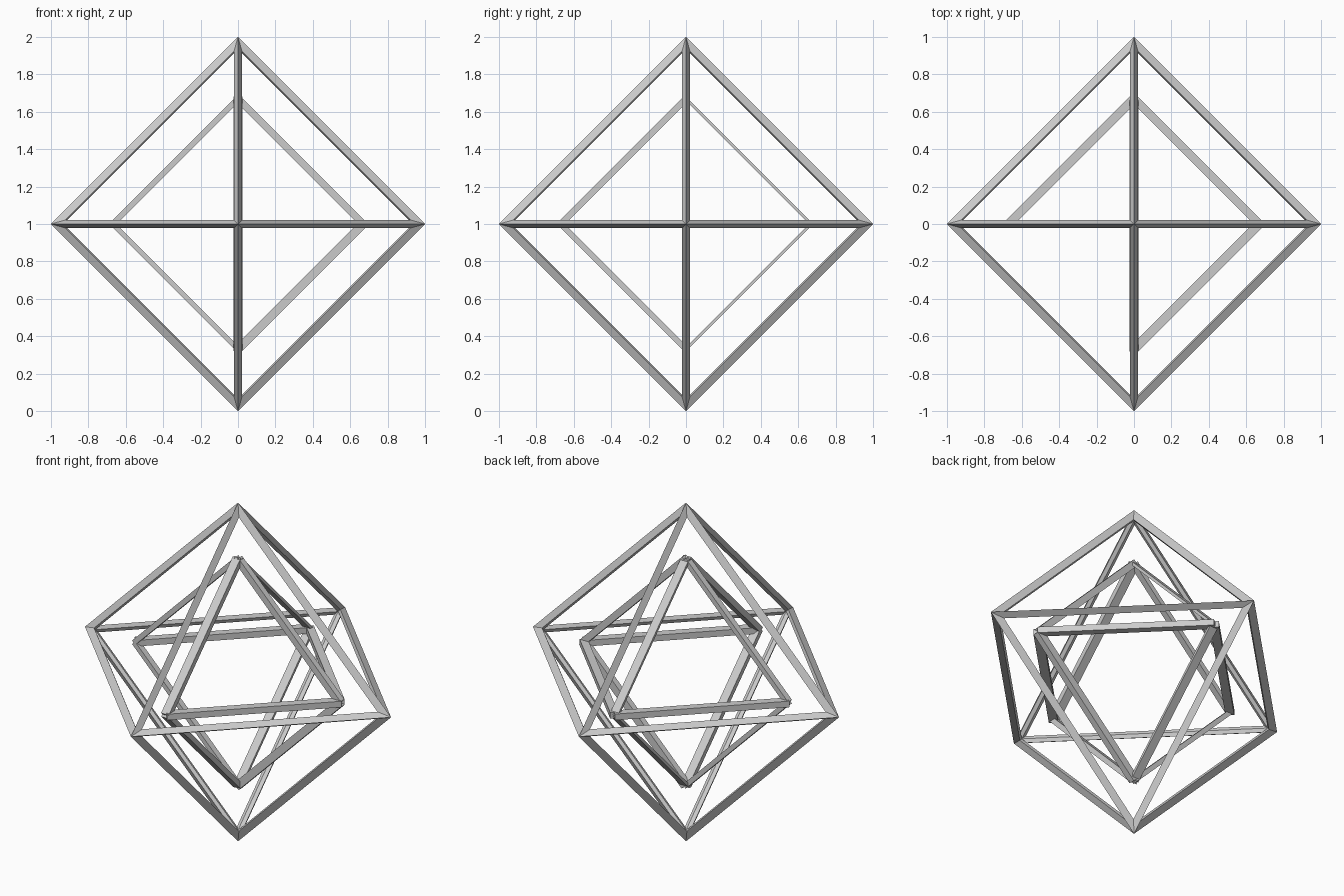
import bpy, bmesh
from itertools import product
from mathutils import Vector, Matrix

if "Cube" in bpy.data.objects:
    bpy.data.objects.remove(bpy.data.objects["Cube"])

CENTRE = Vector((0, 0, 1))
X, Y, Z = Vector((1, 0, 0)), Vector((0, 1, 0)), Vector((0, 0, 1))


def finish(bm, name):
    bmesh.ops.recalc_face_normals(bm, faces=bm.faces)
    mesh = bpy.data.meshes.new(name)
    bm.to_mesh(mesh)
    bm.free()
    obj = bpy.data.objects.new(name, mesh)
    obj.location = CENTRE
    bpy.context.collection.objects.link(obj)


# Outer octahedron frame: rhombic bars, mitred at the corners
MID, INSET, INNER = 0.967, 0.0215, 0.934
bm = bmesh.new()
for sx, sy, sz in product((1, -1), repeat=3):
    tri = [X * sx, Y * sy, Z * sz]
    total = tri[0] + tri[1] + tri[2]
    hole = [MID * (v * (1 - 3 * INSET) + total * INSET) for v in tri]
    for i in range(3):
        j = (i + 1) % 3
        for r in (1.0, INNER):
            quad = (tri[i] * r, tri[j] * r, hole[j], hole[i])
            bm.faces.new([bm.verts.new(p) for p in quad])
bmesh.ops.remove_doubles(bm, verts=bm.verts, dist=1e-4)
finish(bm, "outer_frame")

# Inner octahedron frame: eleven flat bars, one edge left open
R = 0.67


def bar(bm, a, b, in_plane, normal_width):
    along = (b - a).normalized()
    out = (a + b).normalized()
    side = along.cross(out)
    basis = Matrix((along, out, side)).transposed().to_4x4()
    size = Matrix.Diagonal(((b - a).length * R, in_plane, normal_width, 1))
    place = Matrix.Translation((a + b) * R / 2)
    bmesh.ops.create_cube(bm, size=1, matrix=place @ basis @ size)


bars = [
    (Z, X, 0.038, 0.036), (Z, -X, 0.029, 0.036),
    (-Z, X, 0.045, 0.036), (-Z, -X, 0.027, 0.036),
    (Z, Y, 0.016, 0.05), (Z, -Y, 0.033, 0.05),
    (-Z, Y, 0.016, 0.05), (-Z, -Y, 0.029, 0.05),
    (X, Y, 0.043, 0.036), (X, -Y, 0.05, 0.036), (-X, Y, 0.047, 0.036),
]
bm = bmesh.new()
for b in bars:
    bar(bm, *b)
finish(bm, "inner_frame")
